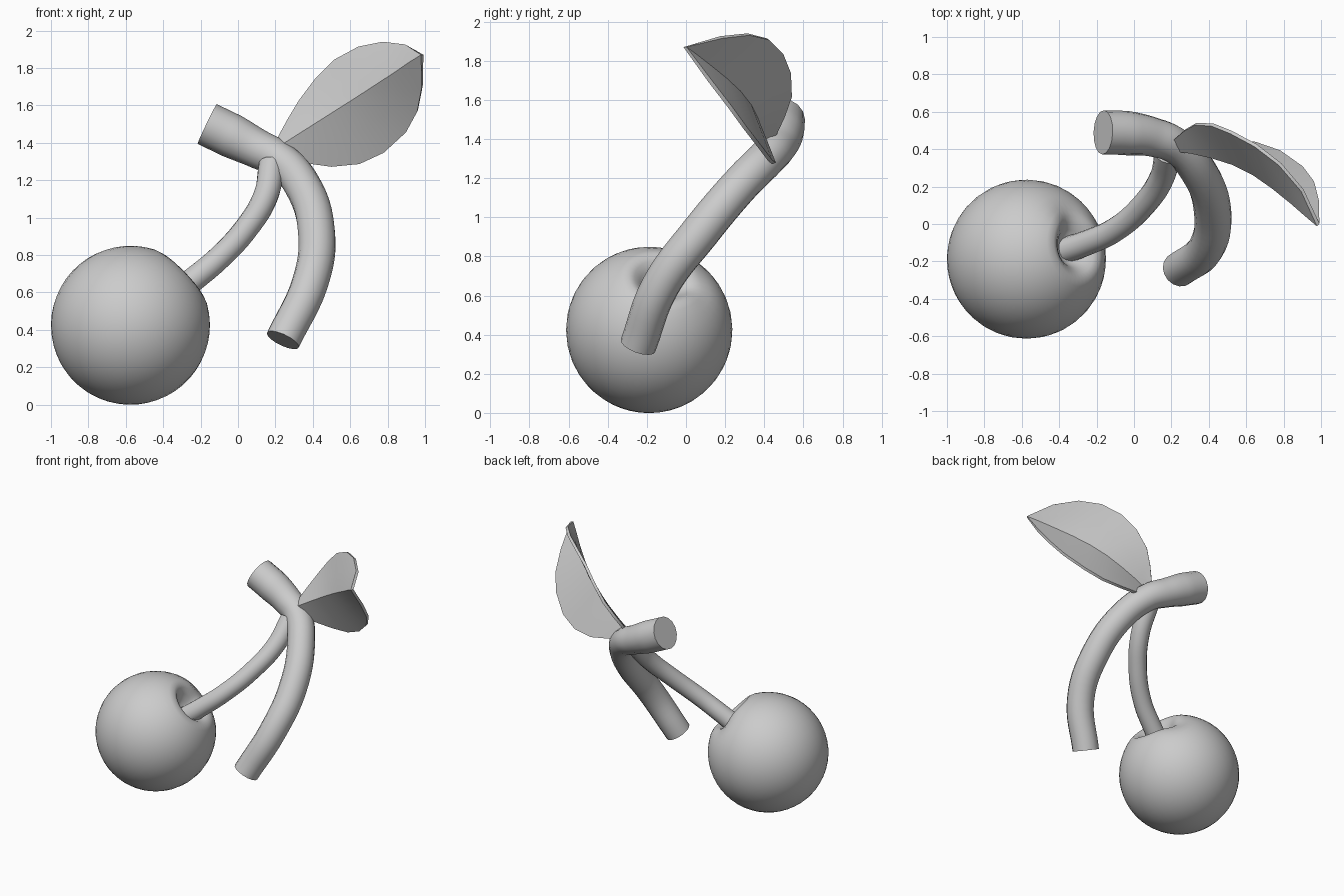
import bpy, math
from mathutils import Vector

if "Cube" in bpy.data.objects:
    bpy.data.objects.remove(bpy.data.objects["Cube"])


def mesh_object(name, verts, faces):
    me = bpy.data.meshes.new(name)
    me.from_pydata(verts, [], faces)
    me.validate()
    ob = bpy.data.objects.new(name, me)
    bpy.context.collection.objects.link(ob)
    return ob


def activate(ob):
    bpy.ops.object.select_all(action='DESELECT')
    ob.select_set(True)
    bpy.context.view_layer.objects.active = ob


def smooth(ob, angle):
    activate(ob)
    bpy.ops.object.shade_smooth_by_angle(angle=math.radians(angle))


def tube(name, points):
    """Round tapered tube; points are (x, y, z, radius)."""
    cu = bpy.data.curves.new(name, 'CURVE')
    cu.dimensions = '3D'
    cu.bevel_depth = 1.0
    cu.bevel_resolution = 6
    cu.resolution_u = 6
    cu.use_fill_caps = True
    sp = cu.splines.new('BEZIER')
    sp.bezier_points.add(len(points) - 1)
    for bp, (x, y, z, r) in zip(sp.bezier_points, points):
        bp.co = (x, y, z)
        bp.radius = r
        bp.handle_left_type = bp.handle_right_type = 'AUTO'
    ob = bpy.data.objects.new(name, cu)
    bpy.context.collection.objects.link(ob)
    activate(ob)
    bpy.ops.object.convert(target='MESH')
    smooth(bpy.context.object, 50)


# Cherry: lathed sphere with a stem dimple and a soft groove on the rear side
R, SEG = 0.425, 40
profile = [(0.04, 0.275), (0.075, 0.30), (0.105, 0.34), (0.14, 0.37), (0.175, 0.382)]
profile += [(R * math.sin(math.radians(a)), R * math.cos(math.radians(a)))
            for a in range(30, 180, 7)]
centre = Vector((-0.575, -0.188, 0.424))
axis = Vector((0.70, 0.17, 0.68)).normalized()
side = (Vector((0, 1, 0)) - axis * axis.y).normalized()
other = axis.cross(side)
verts, faces = [], []
for r, h in profile:
    for i in range(SEG):
        a = 2 * math.pi * i / SEG
        groove = 0.035 * max(0, math.cos(a)) ** 6 * math.exp(-((r - 0.17) / 0.09) ** 2)
        hh = h - (groove if h > 0 else 0)
        verts.append(centre + axis * hh + (side * math.cos(a) + other * math.sin(a)) * r)
for j in range(len(profile) - 1):
    for i in range(SEG):
        k = (i + 1) % SEG
        faces.append((j * SEG + i, (j + 1) * SEG + i, (j + 1) * SEG + k, j * SEG + k))
last = (len(profile) - 1) * SEG
faces.append(tuple(range(SEG)))
faces.append(tuple(range(last + SEG - 1, last - 1, -1)))
smooth(mesh_object("cherry", verts, faces), 80)

# Thin stem that carries the cherry
tube("cherry_stem", [
    (-0.38, -0.145, 0.56, 0.07), (-0.25, -0.10, 0.66, 0.067), (-0.10, -0.03, 0.785, 0.065),
    (0.05, 0.10, 0.95, 0.065), (0.15, 0.25, 1.12, 0.067), (0.18, 0.38, 1.28, 0.07)])

# Thick branch, bent into a second cut stem
tube("branch", [
    (-0.165, 0.49, 1.50, 0.118), (-0.03, 0.485, 1.435, 0.118), (0.10, 0.465, 1.37, 0.105),
    (0.22, 0.42, 1.31, 0.098), (0.34, 0.29, 1.18, 0.098), (0.42, 0.07, 0.92, 0.10),
    (0.385, -0.13, 0.65, 0.097), (0.24, -0.245, 0.345, 0.094)])

# Leaf: folded along the midrib, rows of (upper edge, midrib, lower edge)
rows = [
    ((0.20, 0.44, 1.39), (0.20, 0.40, 1.365), (0.22, 0.41, 1.34)),
    ((0.27, 0.50, 1.52), (0.31, 0.385, 1.435), (0.35, 0.43, 1.295)),
    ((0.33, 0.535, 1.62), (0.42, 0.36, 1.505), (0.50, 0.45, 1.275)),
    ((0.42, 0.53, 1.74), (0.53, 0.325, 1.575), (0.65, 0.43, 1.29)),
    ((0.52, 0.49, 1.84), (0.64, 0.27, 1.645), (0.78, 0.385, 1.35)),
    ((0.65, 0.42, 1.91), (0.74, 0.20, 1.71), (0.90, 0.30, 1.46)),
    ((0.78, 0.32, 1.935), (0.84, 0.12, 1.775), (0.96, 0.22, 1.57)),
    ((0.90, 0.18, 1.92), (0.92, 0.05, 1.83), (0.985, 0.12, 1.70))]
verts, faces = [], []
bulge = Vector((0.1, -0.02, 0.0))
for up, mid, low in rows:
    up, mid, low = Vector(up), Vector(mid), Vector(low)
    verts += [up, (up + mid) / 2, mid, (mid + low) / 2, low]
for j in range(len(rows) - 1):
    for i in range(4):
        a = j * 5 + i
        faces.append((a, a + 5, a + 6, a + 1))
tip, end = len(verts), (len(rows) - 1) * 5
verts.append(Vector((0.985, -0.005, 1.87)))
faces += [(end + i, tip, end + i + 1) for i in range(4)]
leaf = mesh_object("leaf", verts, faces)
thick = leaf.modifiers.new("thickness", 'SOLIDIFY')
thick.thickness = 0.02
thick.offset = 0
activate(leaf)
bpy.ops.object.modifier_apply(modifier="thickness")
smooth(leaf, 40)
